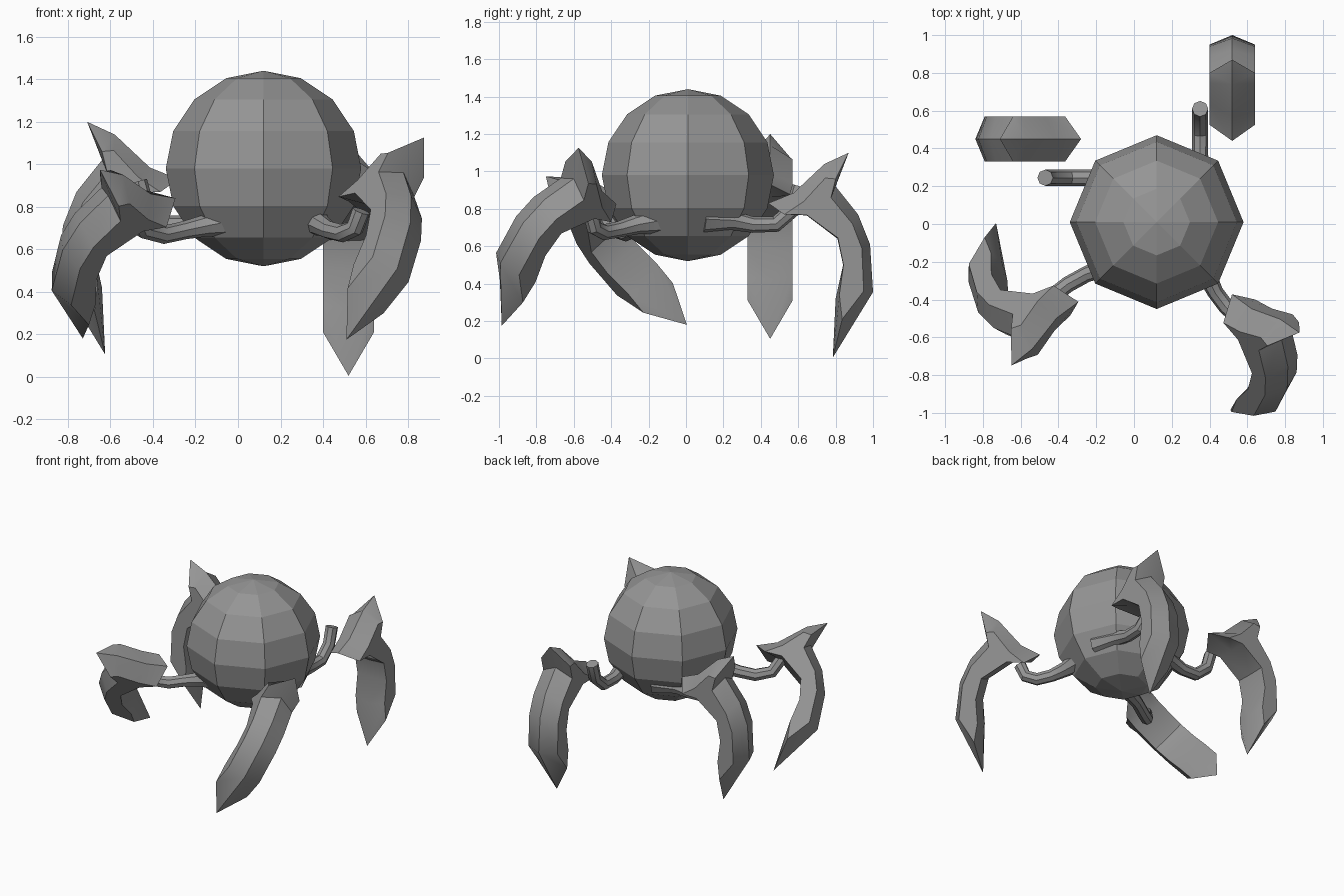
import bpy, bmesh
from mathutils import Vector, Matrix

if "Cube" in bpy.data.objects:
    bpy.data.objects.remove(bpy.data.objects["Cube"])

gray = bpy.data.materials.new("metal gray")
gray.diffuse_color = (0.3, 0.3, 0.3, 1)
gray.use_nodes = True
gray.node_tree.nodes["Principled BSDF"].inputs["Base Color"].default_value = gray.diffuse_color


def finish(ob, smooth=True):
    ob.data.materials.clear()
    ob.data.materials.append(gray)
    bpy.ops.object.select_all(action='DESELECT')
    ob.select_set(True)
    bpy.context.view_layer.objects.active = ob
    if smooth:
        bpy.ops.object.shade_smooth_by_angle(angle=0.6)


# Round faceted body
bpy.ops.mesh.primitive_uv_sphere_add(segments=8, ring_count=8, radius=0.46,
                                     location=(0.12, 0.01, 0.98))
body = bpy.context.object
body.name = "body"
finish(body, False)

# Claw leg profile: ridge outline and inset flank outline, both as (out, up)
RIDGE = [(.44, .83), (.575, .885), (.74, 1.04), (.87, 1.10), (.80, .92),
         (.92, .77), (.984, .61), (1.0, .355), (.785, .005), (.80, .32),
         (.84, .50), (.81, .64), (.645, .765)]
FLANK = [(.525, .77), (.63, .84), (.745, .965), (.80, .96), (.775, .86),
         (.89, .72), (.94, .59), (.95, .36), (.835, .21), (.82, .34),
         (.842, .50), (.812, .645), (.645, .768)]
HALF_WIDTH = 0.12


def frame(tip, toe, foot):
    """Axes spanned by three landmarks of the claw, with origin at the foot."""
    tip, toe, foot = Vector(tip), Vector(toe), Vector(foot)
    a = (tip - foot).normalized()
    n = a.cross(toe - foot).normalized()
    m = Matrix((a, n, a.cross(n))).transposed().to_4x4()
    m.translation = foot
    return m


LOCAL = frame((0, .87, 1.10), (0, .44, .83), (0, .785, .005))


def claw(name, tip, toe, foot):
    bm = bmesh.new()
    ring = lambda pts, x: [bm.verts.new((x, y, z)) for y, z in pts]
    mid = ring(RIDGE, 0)
    n = len(mid)
    for s in (-1, 1):
        side = ring(FLANK, s * HALF_WIDTH)
        bm.faces.new(side)
        for i in range(n):
            j = (i + 1) % n
            bm.faces.new((mid[i], mid[j], side[j], side[i]))
    bmesh.ops.recalc_face_normals(bm, faces=bm.faces)
    bm.transform(frame(tip, toe, foot) @ LOCAL.inverted())
    me = bpy.data.meshes.new(name)
    bm.to_mesh(me)
    bm.free()
    ob = bpy.data.objects.new(name, me)
    bpy.context.collection.objects.link(ob)
    finish(ob)


claw("back_leg", (.52, .87, 1.10), (.52, .44, .83), (.52, .785, .005))
claw("left_leg", (-.71, .45, 1.20), (-.28, .45, .93), (-.625, .45, .105))
claw("front_left_leg", (-.65, -.745, .97), (-.30, -.425, .85), (-.73, .005, .18))
claw("front_right_leg", (.875, -.575, 1.125), (.515, -.38, .813), (.51, -.985, .175))


# Bent arms, flared where they leave the body; points are (x, y, z, radius)
def arm(name, path):
    cu = bpy.data.curves.new(name, 'CURVE')
    cu.dimensions = '3D'
    cu.bevel_depth = 1
    cu.bevel_resolution = 2
    cu.use_fill_caps = True
    sp = cu.splines.new('POLY')
    sp.points.add(len(path) - 1)
    for p, (x, y, z, r) in zip(sp.points, path):
        p.co = (x, y, z, 1)
        p.radius = r
    ob = bpy.data.objects.new(name, cu)
    bpy.context.collection.objects.link(ob)
    bpy.ops.object.select_all(action='DESELECT')
    ob.select_set(True)
    bpy.context.view_layer.objects.active = ob
    bpy.ops.object.convert(target='MESH')
    finish(bpy.context.object)


# Hook path as (sideways, out, up, radius)
HOOK = [(.05, .09, .745, .08), (.012, .25, .738, .052), (0, .36, .715, .043),
        (0, .48, .718, .043), (0, .575, .80, .043), (0, .61, .92, .043)]
arm("back_arm", [(.35 + s, y, z, r) for s, y, z, r in HOOK])
arm("left_arm", [(.14 - y, .245 + s, z, r) for s, y, z, r in HOOK])
arm("front_left_arm", [(-.01, -.20, .74, .08), (-.15, -.23, .712, .052),
                       (-.25, -.265, .69, .043), (-.35, -.32, .668, .043),
                       (-.44, -.39, .69, .043), (-.48, -.45, .78, .043)])
arm("front_right_arm", [(.35, -.11, .745, .08), (.385, -.27, .715, .052),
                        (.43, -.36, .69, .043), (.49, -.44, .675, .043),
                        (.55, -.49, .70, .043), (.58, -.51, .78, .043)])
